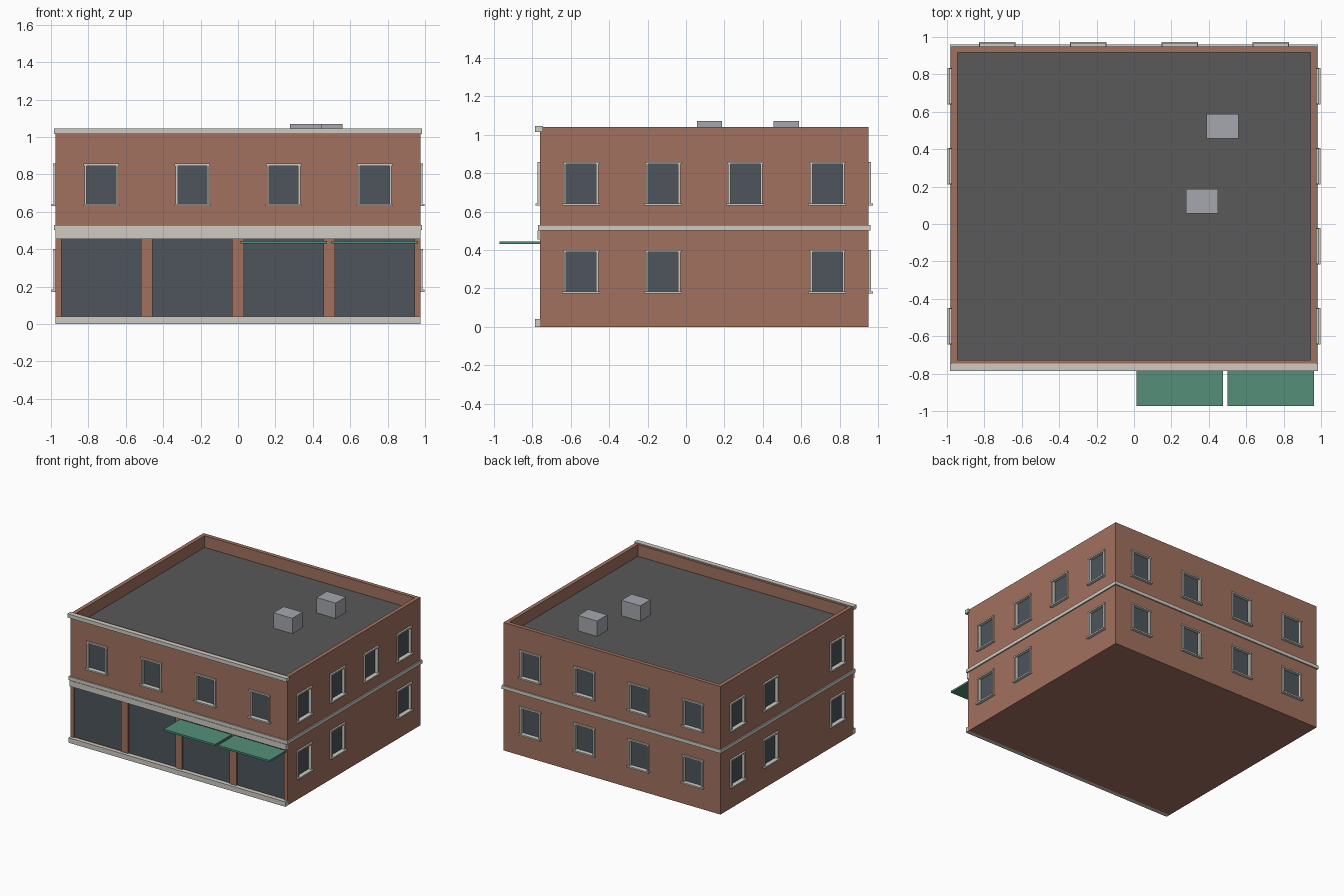
import bpy, bmesh, math
from mathutils import Matrix, Vector

if "Cube" in bpy.data.objects:
    bpy.data.objects.remove(bpy.data.objects["Cube"])

def mat(name, c):
    m = bpy.data.materials.new(name)
    m.diffuse_color = (*c, 1)
    m.use_nodes = True
    m.node_tree.nodes["Principled BSDF"].inputs["Base Color"].default_value = m.diffuse_color
    return m

BRICK = mat("brick", (0.36, 0.165, 0.115))
STONE = mat("stone", (0.62, 0.60, 0.54))
GLASS = mat("glass", (0.075, 0.09, 0.105))
ROOF = mat("roofing", (0.10, 0.10, 0.10))
METAL = mat("metal", (0.38, 0.39, 0.42))
GREEN = mat("awning_green", (0.09, 0.28, 0.19))

def boxes(name, parts, material=None):
    """One object from boxes (x0,x1,y0,y1,z0,z1), each with an optional matrix."""
    bm = bmesh.new()
    for (x0, x1, y0, y1, z0, z1), M in parts:
        T = Matrix.Translation(((x0 + x1) / 2, (y0 + y1) / 2, (z0 + z1) / 2))
        S = Matrix.Diagonal((x1 - x0, y1 - y0, z1 - z0, 1))
        bmesh.ops.create_cube(bm, size=1, matrix=M @ T @ S)
    me = bpy.data.meshes.new(name)
    bm.to_mesh(me)
    bm.free()
    ob = bpy.data.objects.new(name, me)
    bpy.context.collection.objects.link(ob)
    if material:
        me.materials.append(material)
    return ob

I = Matrix.Identity(4)
W, Y0, Y1, H = 0.975, -0.76, 0.95, 1.04
YC, ROOF_Z, FLOOR = (Y0 + Y1) / 2, 0.945, 0.458
BAYS = [(i - 1.5) * 2 * W / 4 for i in range(4)]
SIDE = [YC + (i - 1.5) * (Y1 - Y0) / 4 for i in range(4)]
LOW, UP = 0.172, 0.172 + FLOOR

# window placement: local x along the wall, local -y outward, local z from the sill
def place(x, y, z, deg):
    return Matrix.Translation((x, y, z)) @ Matrix.Rotation(math.radians(deg), 4, 'Z')

windows = [place(x, Y0, UP, 0) for x in BAYS]
windows += [place(x, Y1, z, 180) for x in BAYS for z in (LOW, UP)]
windows += [place(W, y, z, 90) for i, y in enumerate(SIDE) for z in (LOW, UP)
            if not (i == 2 and z == LOW)]
windows += [place(-W, y, z, -90) for i, y in enumerate(SIDE) for z in (LOW, UP) if i != 1]

# brick shell, with openings and the roof well cut out
D, HW, WH = 0.02, 0.0825, 0.228
shell = boxes("brick_walls", [((-W, W, Y0, Y1, 0, H), I)], BRICK)
cuts = [((-HW, HW, -0.05, D, 0.008, WH - 0.008), M) for M in windows]
cuts += [((x - 0.213, x + 0.213, Y0 - 0.05, Y0 + D, 0.04, 0.455), I) for x in BAYS]
cuts += [((-W + 0.032, W - 0.032, Y0 + 0.032, Y1 - 0.032, ROOF_Z - 0.01, H + 0.1), I)]
cutter = boxes("opening_cutter", cuts)
cutter.hide_render = True
cutter.hide_viewport = True
mod = shell.modifiers.new("openings", 'BOOLEAN')
mod.operation = 'DIFFERENCE'
mod.solver = 'EXACT'
mod.object = cutter

# roof deck
boxes("roof_deck", [((-W + 0.032, W - 0.032, Y0 + 0.032, Y1 - 0.032, ROOF_Z - 0.01, ROOF_Z), I)], ROOF)

# window glass, surrounds, projecting sills
boxes("window_glass", [((-HW, HW, D - 0.008, D, 0.008, WH - 0.008), M) for M in windows], GLASS)
frame = []
for M in windows:
    frame += [((-0.09, -0.078, -0.012, D, 0.01, WH - 0.01), M),
              ((0.078, 0.09, -0.012, D, 0.01, WH - 0.01), M),
              ((-0.095, 0.095, -0.014, D, WH - 0.012, WH), M),
              ((-0.0975, 0.0975, -0.023, D, 0, 0.012), M)]
boxes("window_surrounds", frame, STONE)

# shop glazing
boxes("shop_glass", [((x - 0.213, x + 0.213, Y0 + D - 0.008, Y0 + D, 0.04, 0.455), I) for x in BAYS], GLASS)

# stone trim: base, fascia, belt course all round, front cornice
boxes("front_base", [((-W, W, -0.785, Y0 + 0.01, 0, 0.04), I)], STONE)
boxes("shop_fascia", [((-W, W, -0.774, Y0 + 0.01, 0.455, 0.502), I)], STONE)
e, z0, z1 = 0.01, 0.502, 0.53
boxes("belt_course", [((-W - e, W + e, Y0 - e, Y0 + e, z0, z1), I),
                      ((-W - e, W + e, Y1 - e, Y1 + e, z0, z1), I),
                      ((-W - e, -W + e, Y0 + e, Y1 - e, z0, z1), I),
                      ((W - e, W + e, Y0 + e, Y1 - e, z0, z1), I)], STONE)
boxes("front_cornice", [((-W - e, W + e, -0.785, -0.745, 1.015, 1.045), I)], STONE)

# awnings over the two right-hand bays
for i, x in enumerate(BAYS[2:]):
    boxes(f"awning_{i + 1}", [((x - 0.2315, x + 0.2315, -0.972, Y0, 0.43, 0.445), I)], GREEN)

# rooftop units
for i, (x, y) in enumerate([(0.473, 0.522), (0.364, 0.122)]):
    boxes(f"roof_unit_{i + 1}", [((x - 0.085, x + 0.085, y - 0.066, y + 0.066, ROOF_Z, 1.07), I)], METAL)
